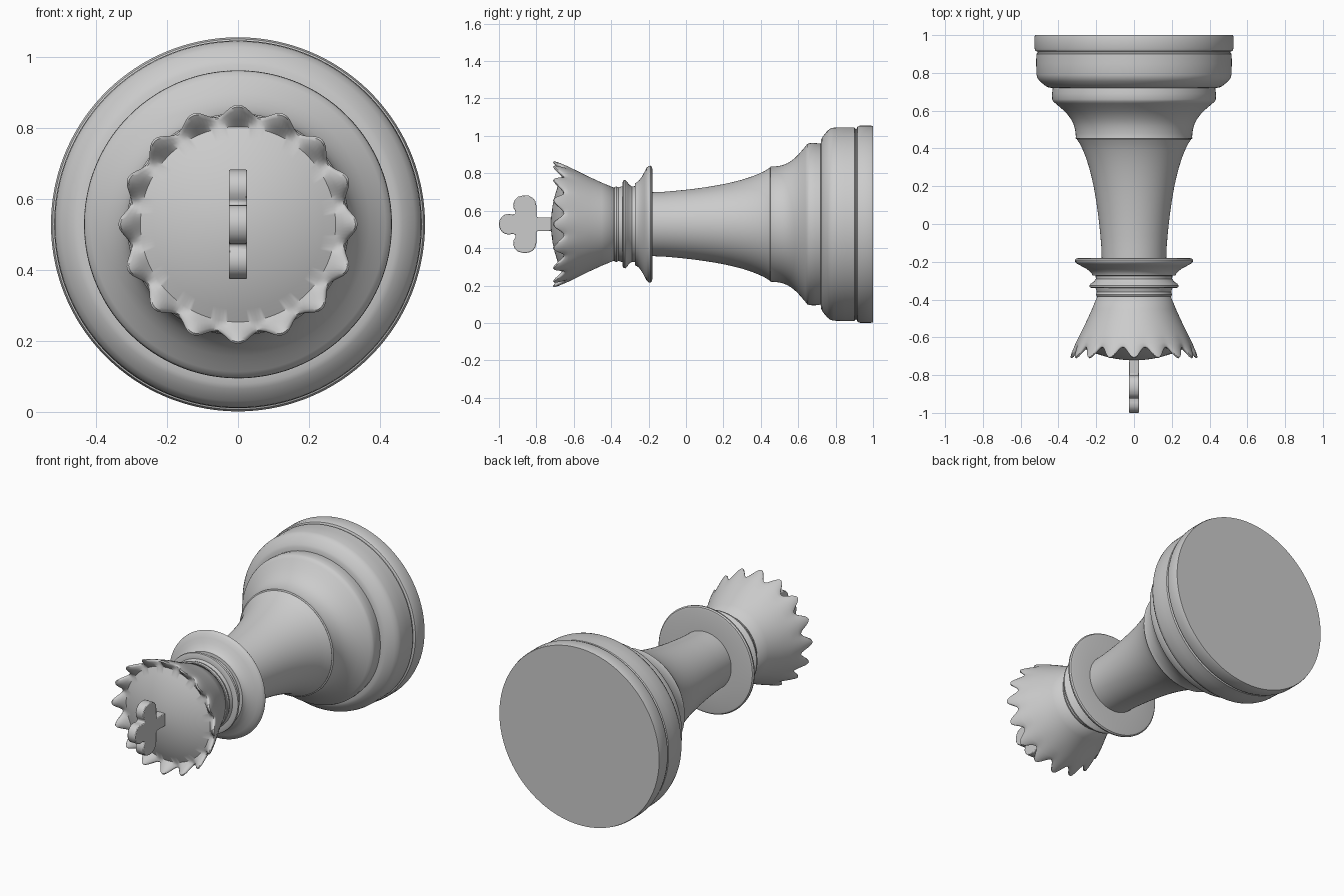
import bpy, bmesh, math

CZ = 0.528      # height of the lying axis
SEG = 192       # 12 segments per crown tooth
TEETH = 16


def finish(name, bm, angle):
    bmesh.ops.remove_doubles(bm, verts=bm.verts, dist=1e-5)
    bmesh.ops.recalc_face_normals(bm, faces=bm.faces)
    mesh = bpy.data.meshes.new(name)
    bm.to_mesh(mesh)
    bm.free()
    ob = bpy.data.objects.new(name, mesh)
    bpy.context.collection.objects.link(ob)
    bpy.ops.object.select_all(action='DESELECT')
    ob.select_set(True)
    bpy.context.view_layer.objects.active = ob
    bpy.ops.object.shade_smooth_by_angle(angle=math.radians(angle))
    return ob


def lathe(name, profile, angle=35):
    """Spin (y, radius, wave in y, wave in radius) points about the y axis."""
    bm = bmesh.new()
    rings = []
    for y, r, wy, wr in [(tuple(p) + (0, 0))[:4] for p in profile]:
        ring = []
        for i in range(SEG):
            a = 2 * math.pi * i / SEG
            c = math.cos(TEETH * a)
            rad = r + wr * c
            ring.append(bm.verts.new((rad * math.sin(a), y - wy * c, CZ + rad * math.cos(a))))
        rings.append(ring)
    for p, q in zip(rings, rings[1:]):
        for i in range(SEG):
            j = (i + 1) % SEG
            bm.faces.new((p[i], p[j], q[j], q[i]))
    # flat caps
    bm.faces.new(rings[0])
    bm.faces.new(rings[-1])
    return finish(name, bm, angle)


# stepped foot
lathe("base", [
    (1, .524), (.99, .527), (.93, .527), (.917, .522), (.912, .510), (.906, .510),
    (.90, .517), (.85, .518), (.79, .516), (.772, .511), (.755, .498), (.74, .48),
    (.728, .464), (.722, .45), (.72, .43), (.69, .434), (.66, .433), (.648, .428),
    (.638, .415), (.62, .394), (.60, .371), (.58, .352), (.56, .337), (.54, .325),
    (.52, .317), (.50, .312), (.48, .309), (.462, .308), (.453, .309), (.448, .30)])

# flared stem
lathe("stem", [
    (.46, .30), (.448, .302), (.42, .284), (.39, .270), (.35, .254), (.30, .238), (.25, .225),
    (.20, .214), (.15, .205), (.10, .197), (.05, .190), (0, .184), (-.06, .178),
    (-.12, .173), (-.20, .170)])

# collar disc and small rings
lathe("collar", [
    (-.18, .16), (-.18, .295), (-.183, .307), (-.19, .313), (-.20, .311), (-.21, .302),
    (-.222, .280), (-.235, .255), (-.25, .235), (-.262, .224), (-.272, .220),
    (-.274, .203), (-.29, .202), (-.305, .212), (-.315, .228), (-.325, .236),
    (-.335, .234), (-.339, .224), (-.34, .203), (-.36, .197), (-.372, .202),
    (-.382, .199), (-.388, .188), (-.40, .15)])

# scalloped crown with domed top
lathe("crown", [
    (-.375, .18), (-.38, .193), (-.45, .222), (-.52, .254), (-.58, .284),
    (-.63, .307, .004, .003), (-.665, .320, .022, .012), (-.677, .322, .029, .015),
    (-.682, .317, .029, .014), (-.678, .308, .026, .012), (-.665, .291, .012, .004),
    (-.655, .275), (-.671, .24), (-.687, .20), (-.702, .15), (-.713, .10),
    (-.720, .05), (-.722, .01)], 50)

# flat clover finial
half = [(-.70, .037), (-.795, .037), (-.80, .045), (-.80, .10), (-.805, .122), (-.818, .14),
        (-.84, .152), (-.87, .154), (-.898, .147), (-.916, .130), (-.924, .108),
        (-.921, .085), (-.910, .066), (-.912, .056), (-.925, .052), (-.945, .055),
        (-.965, .053), (-.982, .043), (-.994, .027), (-1, .008)]
outline = half + [(y, -z) for y, z in reversed(half)]
bm = bmesh.new()
face = bm.faces.new([bm.verts.new((-.026, y, CZ + z)) for y, z in outline])
ext = bmesh.ops.extrude_face_region(bm, geom=[face])
bmesh.ops.translate(bm, vec=(.052, 0, 0),
                    verts=[v for v in ext["geom"] if isinstance(v, bmesh.types.BMVert)])
finial = finish("finial", bm, 35)
bevel = finial.modifiers.new("soft_edges", 'BEVEL')
bevel.width = .004
bevel.segments = 2
